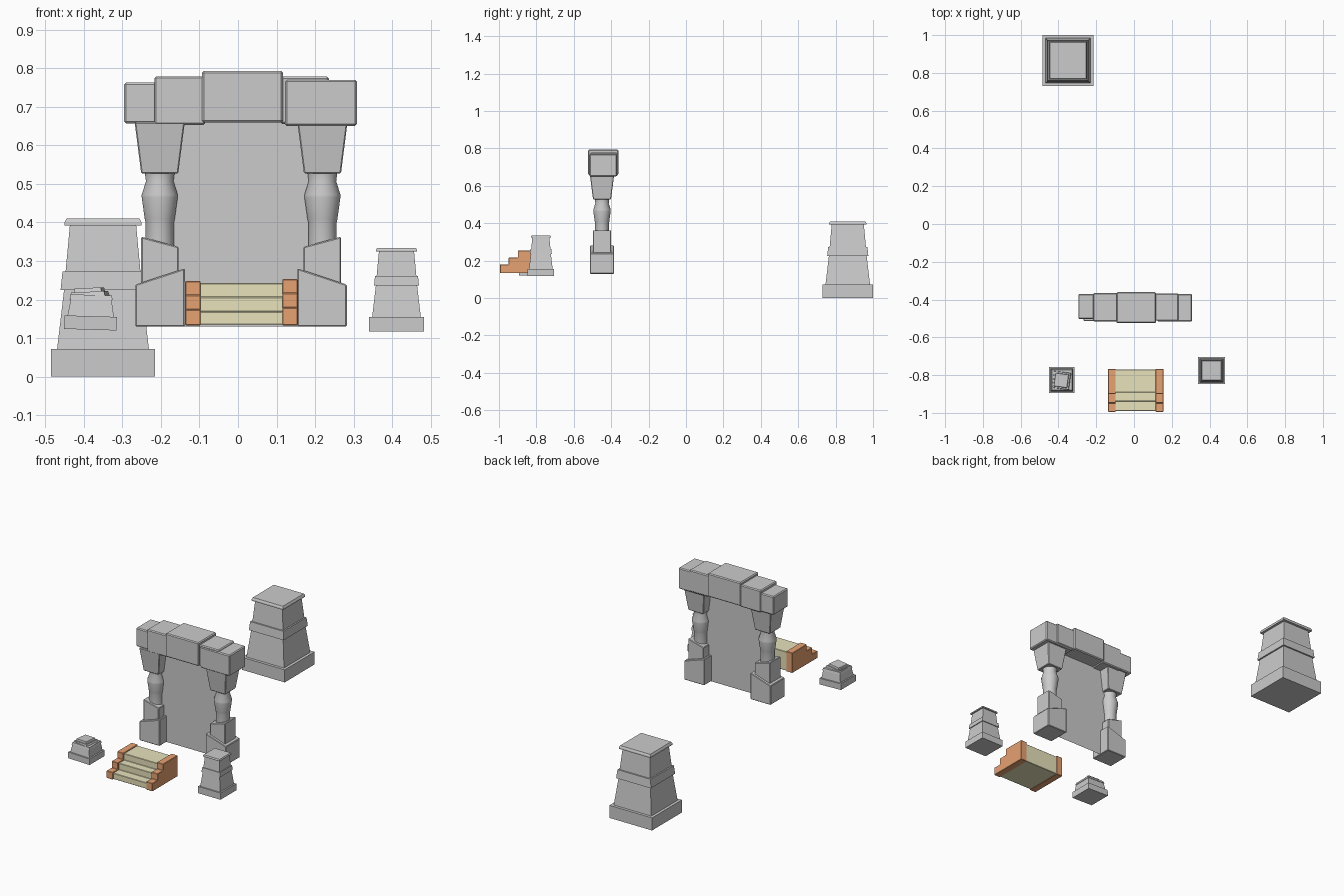
import bpy, bmesh, math
from mathutils import Vector, Matrix

if "Cube" in bpy.data.objects:
    bpy.data.objects.remove(bpy.data.objects["Cube"])


def finish(name, bm, bevel=0, color=None, smooth=False, segments=1):
    bmesh.ops.recalc_face_normals(bm, faces=bm.faces)
    me = bpy.data.meshes.new(name)
    bm.to_mesh(me)
    bm.free()
    ob = bpy.data.objects.new(name, me)
    bpy.context.collection.objects.link(ob)
    if color:
        me.materials.append(color)
    if bevel:
        m = ob.modifiers.new("bevel", 'BEVEL')
        m.width, m.segments = bevel, segments
    if smooth:
        bpy.context.view_layer.objects.active = ob
        ob.select_set(True)
        bpy.ops.object.shade_smooth_by_angle(angle=math.radians(25))
        ob.select_set(False)
    return ob


def material(name, rgb):
    m = bpy.data.materials.new(name)
    m.diffuse_color = (*rgb, 1)
    m.use_nodes = True
    m.node_tree.nodes["Principled BSDF"].inputs["Base Color"].default_value = m.diffuse_color
    return m


# Stack of rings (half width, z) lofted into a closed solid
def loft(name, profile, sides, loc, turn=0.0, tilt=0.0, scale=1.0, **kw):
    bm = bmesh.new()
    k = 1 / math.cos(math.pi / sides) if sides == 4 else 1
    rings = []
    for r, z in profile:
        rings.append([bm.verts.new((r * k * math.cos(2 * math.pi * (i + .5) / sides),
                                    r * k * math.sin(2 * math.pi * (i + .5) / sides), z))
                      for i in range(sides)])
    for a, b in zip(rings, rings[1:]):
        for i in range(sides):
            j = (i + 1) % sides
            bm.faces.new((a[i], a[j], b[j], b[i]))
    bm.faces.new(rings[0])
    bm.faces.new(rings[-1])
    bm.transform(Matrix.Translation(loc) @ Matrix.Rotation(turn, 4, 'Z')
                 @ Matrix.Rotation(tilt, 4, 'Y') @ Matrix.Scale(scale, 4))
    return finish(name, bm, **kw)


# Polygon (a, z) extruded along the remaining horizontal axis
def prism(name, outline, lo, hi, axis='Y', **kw):
    bm = bmesh.new()
    pt = (lambda a, z: (a, lo, z)) if axis == 'Y' else (lambda a, z: (lo, a, z))
    f = bm.faces.new([bm.verts.new(pt(a, z)) for a, z in outline])
    ext = bmesh.ops.extrude_face_region(bm, geom=[f])['geom']
    d = Vector((0, hi - lo, 0)) if axis == 'Y' else Vector((hi - lo, 0, 0))
    bmesh.ops.translate(bm, vec=d, verts=[v for v in ext if isinstance(v, bmesh.types.BMVert)])
    return finish(name, bm, **kw)


# Whole pedestals: one large, one small
pedestal = [(.135, 0), (.135, .072), (.119, .072), (.101, .225), (.110, .225), (.105, .273),
            (.097, .273), (.086, .392), (.1, .392), (.1, .40), (.095, .41)]
loft("large_pedestal", pedestal, 4, (-.35, .865, 0))
loft("small_pedestal", pedestal, 4, (.411, -.776, .117), scale=.53)

# Broken pedestal with its loose upper fragment
loft("broken_pedestal_base", [(.068, 0), (.068, .035), (.06, .035), (.053, .078), (.056, .078), (.053, .09)],
     4, (-.383, -.826, .122), tilt=.03)
loft("broken_pedestal_fragment", [(.047, 0), (.043, .018), (.036, .018), (.034, .028)],
     4, (-.384, -.828, .202), turn=-.13, tilt=-.05)

# Portal pillars, mirrored about the portal centre
CX, CY = .008, -.449
for side, s in (("left", -1), ("right", 1)):
    def X(pts):
        return [(CX + s * x, z) for x, z in pts]
    px = CX + s * .211
    prism(side + "_pillar_base", X([(.146, .13), (.274, .13), (.274, .239), (.146, .281)]),
          CY - .064, CY + .064, bevel=.003)
    prism(side + "_pillar_block", X([(.162, .235), (.259, .235), (.259, .363), (.162, .337)]),
          CY - .049, CY + .049, bevel=.003)
    loft(side + "_column", [(.037, .33), (.037, .400), (.039, .408), (.047, .465), (.047, .472),
                            (.036, .507), (.039, .53)], 24, (px, CY, 0), smooth=True)
    loft(side + "_capital", [(.048, .527), (.065, .66)], 4, (px, CY, 0), bevel=.003)

# Lintel stones: x range, y range, z range
stones = [(-.295, -.20, -.503, -.371, .657, .763),
          (-.217, -.085, -.515, -.366, .653, .779),
          (-.093, .117, -.524, -.361, .659, .793),
          (.110, .236, -.512, -.367, .655, .778),
          (.122, .308, -.516, -.370, .650, .770)]
for i, (x0, x1, y0, y1, z0, z1) in enumerate(stones):
    prism(f"lintel_stone_{i + 1}", [(x0, z0), (x1, z0), (x1, z1), (x0, z1)], y0, y1, bevel=.005)

# Thin panel filling the doorway
bm = bmesh.new()
bm.faces.new([bm.verts.new((x, CY, z)) for x, z in
              ((CX - .205, .13), (CX + .205, .13), (CX + .205, .68), (CX - .205, .68))])
finish("portal_panel", bm)

# Stairs: stepped side walls and treads between them
brick = material("orange_brick", (.80, .36, .17))
sand = material("pale_sand", (.80, .76, .50))


def steps(ys, zs, back, floor):
    pts = [(back, floor)]
    for i, y in enumerate(ys):
        pts += [(y, floor if i == 0 else zs[i - 1]), (y, zs[i])]
    return pts + [(back, zs[-1])]


for side, x0, x1, dz in (("left", -.137, -.097, 0), ("right", .115, .155, .005)):
    prism(side + "_stair_wall", steps((-.995, -.948, -.899), (.174 + dz, .211 + dz, .248 + dz), -.767, .133),
          x0, x1, axis='X', color=brick, bevel=.002)
prism("stair_treads", steps((-.990, -.938, -.891), (.169, .206, .243), -.77, .135), -.1, .118,
      axis='X', color=sand, bevel=.002)
